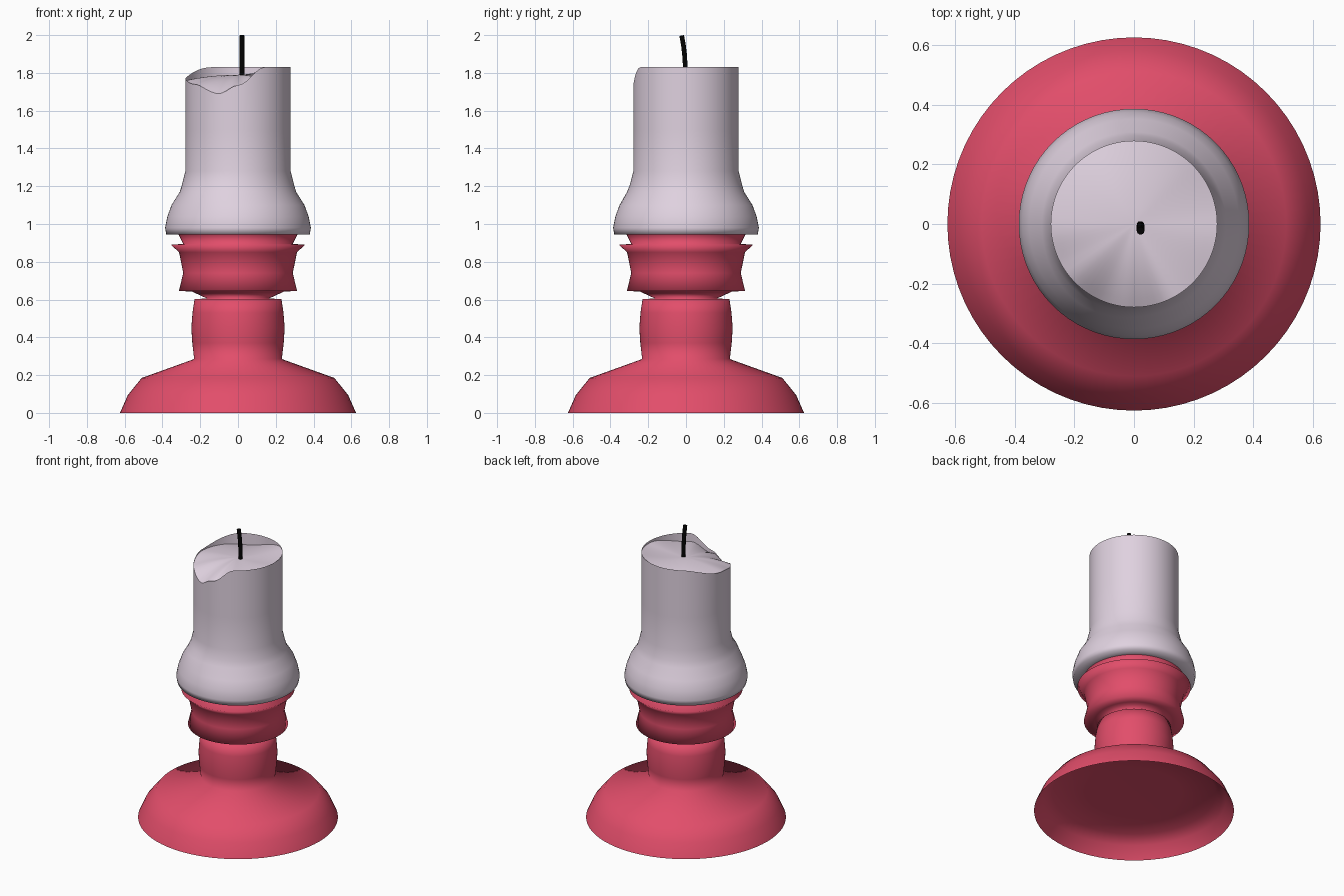
import bpy, bmesh, math

if "Cube" in bpy.data.objects:
    bpy.data.objects.remove(bpy.data.objects["Cube"])

N = 72


def material(name, rgb):
    m = bpy.data.materials.new(name)
    m.diffuse_color = (*rgb, 1)
    m.use_nodes = True
    m.node_tree.nodes["Principled BSDF"].inputs["Base Color"].default_value = m.diffuse_color
    return m


def skin(name, rings, mat, cap=None, angle=180):
    """Join rings of N points into a surface, with an optional end point."""
    bm = bmesh.new()
    loops = [[bm.verts.new(p) for p in ring] for ring in rings]
    for a, b in zip(loops, loops[1:]):
        for i in range(N):
            j = (i + 1) % N
            bm.faces.new((a[i], a[j], b[j], b[i]))
    if cap:
        tip = bm.verts.new(cap)
        for i in range(N):
            bm.faces.new((loops[-1][i], loops[-1][(i + 1) % N], tip))
    me = bpy.data.meshes.new(name)
    bm.to_mesh(me)
    bm.free()
    ob = bpy.data.objects.new(name, me)
    bpy.context.collection.objects.link(ob)
    me.materials.append(mat)
    bpy.ops.object.select_all(action='DESELECT')
    ob.select_set(True)
    bpy.context.view_layer.objects.active = ob
    bpy.ops.object.shade_smooth_by_angle(angle=math.radians(angle))
    return ob


def ring(radius, height):
    """Radius and height may be functions of the angle in degrees."""
    pts = []
    for i in range(N):
        d = 360 * i / N
        r = radius(d) if callable(radius) else radius
        z = height(d) if callable(height) else height
        pts.append((r * math.cos(math.radians(d)), r * math.sin(math.radians(d)), z))
    return pts


def blend(keys, d):
    """Smooth interpolation between (angle, value) keys."""
    for (a, u), (b, v) in zip(keys, keys[1:]):
        if a <= d <= b:
            t = (d - a) / (b - a)
            return u + (v - u) * t * t * (3 - 2 * t)


red = material("red_glaze", (0.76, 0.075, 0.145))
wax = material("wax", (0.74, 0.64, 0.74))
black = material("wick_black", (0.001, 0.001, 0.001))

# Turned holder
profile = [(0.625, 0), (0.583, 0.095), (0.51, 0.185), (0.232, 0.285),
           (0.242, 0.37), (0.247, 0.45), (0.241, 0.53), (0.23, 0.602),
           (0.165, 0.606), (0.245, 0.643), (0.313, 0.645), (0.29, 0.74),
           (0.312, 0.85), (0.355, 0.89), (0.29, 0.895), (0.315, 0.945)]
skin("candle_holder", [ring(r, z) for r, z in profile], red)

# Recessed underside of the foot, facing down
recess = [(0.3, 0.13), (0.51, 0.125), (0.575, 0.08), (0.624, 0)]
skin("foot_recess", [ring(r, z) for r, z in reversed(recess)][::1], red, cap=(0, 0, 0.13))
bpy.context.object.data.flip_normals()

# Melted rim height and depth of the pool below it, around the candle
rim_keys = [(0, 1.83), (120, 1.83), (180, 1.77), (215, 1.74), (249, 1.69),
            (270, 1.735), (300, 1.83), (360, 1.83)]
drop_keys = [(0, 0.015), (45, 0.005), (115, 0.08), (180, 0.01),
             (249, 0.0), (305, 0.06), (360, 0.015)]


def rim(d):
    return blend(rim_keys, d)


def drip(d):
    return math.exp(-((d - 235) / 30) ** 2)


# Candle body: underside, swollen foot, straight wall
body = [ring(0.3, 0.945), ring(0.38, 0.945), ring(0.386, 0.98),
        ring(0.374, 1.04), ring(0.352, 1.10),
        ring(lambda d: 0.308 + 0.015 * drip(d), 1.17),
        ring(0.296, 1.21), ring(0.279, 1.28), ring(0.279, 1.5), ring(0.279, rim)]
skin("candle_body", body, wax)


# Domed wax pool inside the rim
def pool(t):
    return lambda d: 1.79 + (rim(d) - blend(drop_keys, d) - 1.79) * t ** 2


skin("wax_pool", [ring(0.279 * t, pool(t)) for t in (1, 0.9, 0.8, 0.68, 0.55, 0.4, 0.2)],
     wax, cap=(0, 0, 1.79))

# Bent wick
cu = bpy.data.curves.new("wick", 'CURVE')
cu.dimensions = '3D'
cu.bevel_depth = 0.013
cu.bevel_resolution = 3
cu.use_fill_caps = True
sp = cu.splines.new('POLY')
path = [(-0.003, 1.77), (-0.004, 1.84), (-0.008, 1.90), (-0.014, 1.95), (-0.023, 1.998)]
sp.points.add(len(path) - 1)
for p, (y, z) in zip(sp.points, path):
    p.co = (0.022, y, z, 1)
wick = bpy.data.objects.new("wick", cu)
bpy.context.collection.objects.link(wick)
cu.materials.append(black)
